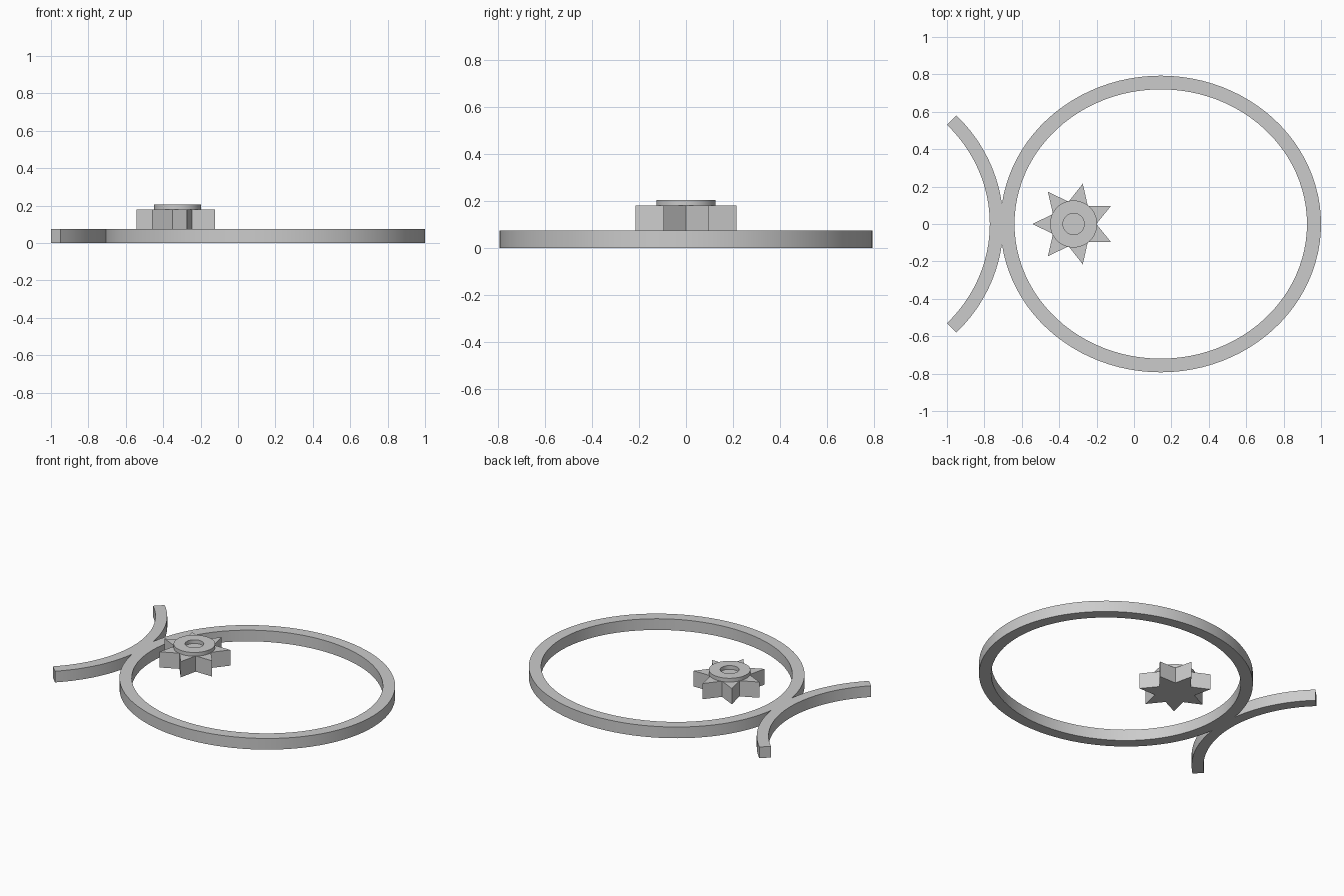
import bpy
import bmesh
from math import cos, sin, pi, radians

cube = bpy.data.objects.get("Cube")
if cube:
    bpy.data.objects.remove(cube, do_unlink=True)

grey = bpy.data.materials.new("plain_grey")
grey.use_nodes = True
colour = (0.6, 0.6, 0.6, 1)
grey.diffuse_color = colour
grey.node_tree.nodes["Principled BSDF"].inputs["Base Color"].default_value = colour

BAND_TOP = 0.075
GEAR_TOP = 0.18
COLLAR_TOP = 0.205
GEAR_X = -0.323


def finish(name, bm):
    bmesh.ops.recalc_face_normals(bm, faces=bm.faces)
    mesh = bpy.data.meshes.new(name)
    bm.to_mesh(mesh)
    bm.free()
    obj = bpy.data.objects.new(name, mesh)
    bpy.context.collection.objects.link(obj)
    mesh.materials.append(grey)
    return obj


def smooth(obj):
    bpy.ops.object.select_all(action='DESELECT')
    obj.select_set(True)
    bpy.context.view_layer.objects.active = obj
    bpy.ops.object.shade_smooth_by_angle(angle=radians(30))


def band(name, cx, outer, inner, z0, z1, start=0, end=2 * pi, steps=96):
    """Flat elliptical band with a rectangular section, closed or open."""
    closed = end - start > 2 * pi - 0.01
    bm = bmesh.new()
    rows = []
    for i in range(steps if closed else steps + 1):
        a = start + (end - start) * i / steps
        section = [(outer, z0), (outer, z1), (inner, z1), (inner, z0)]
        rows.append([bm.verts.new((cx + r[0] * cos(a), r[1] * sin(a), z))
                     for r, z in section])
    for i in range(steps):
        a, b = rows[i], rows[(i + 1) % len(rows)]
        for j in range(4):
            k = (j + 1) % 4
            bm.faces.new((a[j], a[k], b[k], b[j]))
    if not closed:
        bm.faces.new(rows[0])
        bm.faces.new(rows[-1])
    return finish(name, bm)


# Large oval ring merged with the side arc
ring = band("oval_ring", 0.143, (0.857, 0.793), (0.782, 0.72), 0, BAND_TOP)
arc = band("side_arc", -1.554, (0.855, 0.82), (0.783, 0.75), 0, BAND_TOP,
           -pi / 4, pi / 4, 32)
union = ring.modifiers.new("merge_arc", 'BOOLEAN')
union.operation = 'UNION'
union.solver = 'EXACT'
union.object = arc
bpy.context.view_layer.objects.active = ring
bpy.ops.object.modifier_apply(modifier=union.name)
bpy.data.objects.remove(arc, do_unlink=True)
smooth(ring)

# Seven-pointed gear
TEETH = 7
bm = bmesh.new()
outline = []
for i in range(TEETH * 2):
    a = pi + i * pi / TEETH
    r = 0.122 if i % 2 else 0.221
    outline.append(bm.verts.new((GEAR_X + r * cos(a), r * sin(a), BAND_TOP)))
base = bm.faces.new(outline)
top = bmesh.ops.extrude_face_region(bm, geom=[base], use_keep_orig=True)
for v in top["geom"]:
    if isinstance(v, bmesh.types.BMVert):
        v.co.z = GEAR_TOP
finish("star_gear", bm)

# Collar with a shallow hole on top of the gear
collar = band("gear_collar", GEAR_X, (0.126, 0.126), (0.057, 0.057),
              GEAR_TOP, COLLAR_TOP, steps=48)
smooth(collar)
